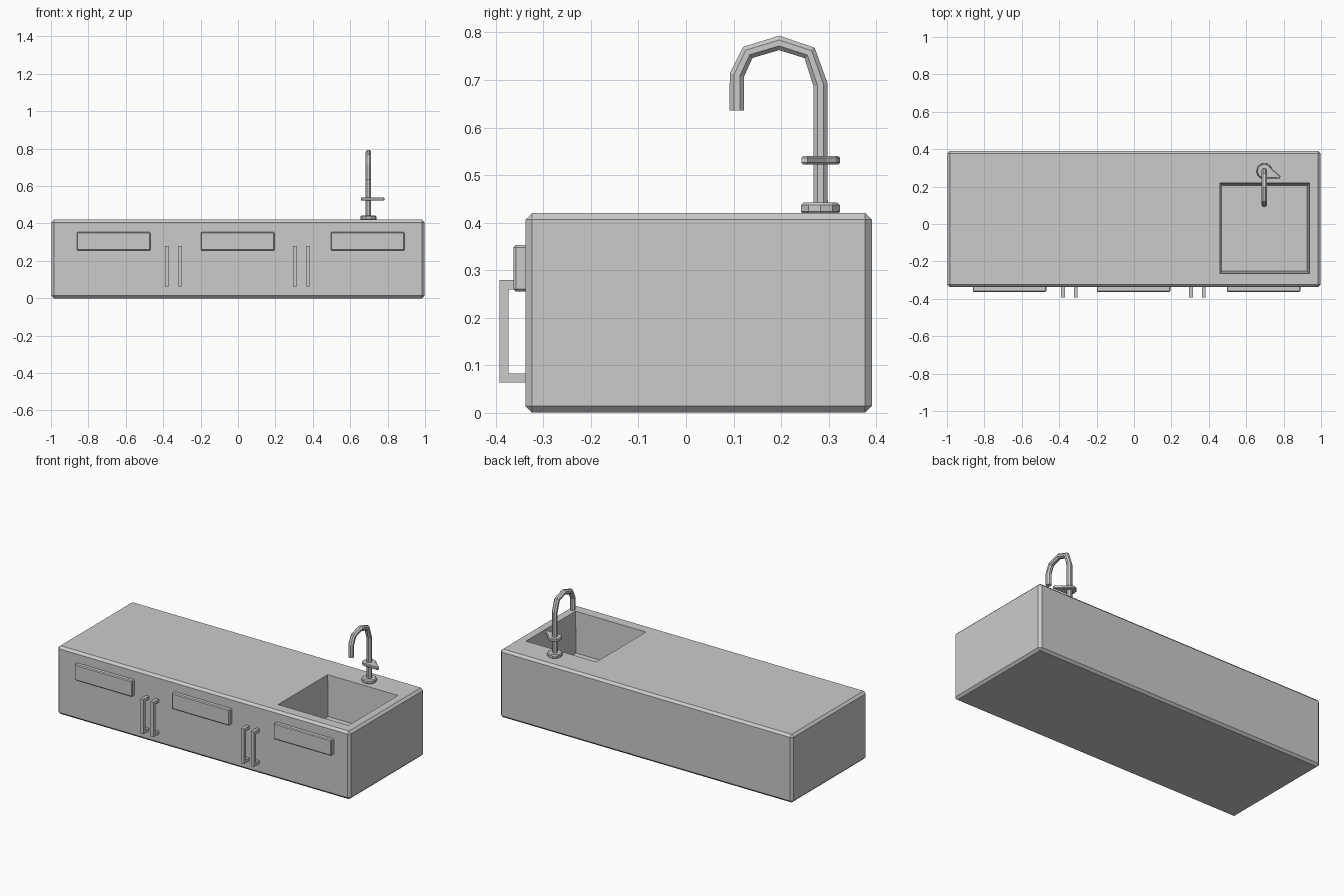
import bpy, bmesh, math
from mathutils import Vector

if "Cube" in bpy.data.objects:
    bpy.data.objects.remove(bpy.data.objects["Cube"])


def finish(name, bm):
    bmesh.ops.recalc_face_normals(bm, faces=bm.faces)
    me = bpy.data.meshes.new(name)
    bm.to_mesh(me)
    bm.free()
    ob = bpy.data.objects.new(name, me)
    bpy.context.collection.objects.link(ob)
    return ob


def box(name, lo, hi, bevel=0.0, taper=0.0):
    bm = bmesh.new()
    bmesh.ops.create_cube(bm, size=1)
    for v in bm.verts:
        low = v.co.z < 0
        for i in range(3):
            side = v.co[i] > 0
            v.co[i] = hi[i] if side else lo[i]
            if low and i < 2:
                v.co[i] += -taper if side else taper
    if bevel:
        bmesh.ops.bevel(bm, geom=bm.edges[:], offset=bevel, segments=1,
                        affect='EDGES')
    return finish(name, bm)


def prism(name, points, direction, bevel=0.0):
    bm = bmesh.new()
    face = bm.faces.new([bm.verts.new(p) for p in points])
    ext = bmesh.ops.extrude_face_region(bm, geom=[face], use_keep_orig=True)
    top = [g for g in ext["geom"] if isinstance(g, bmesh.types.BMVert)]
    bmesh.ops.translate(bm, verts=top, vec=direction)
    bmesh.ops.recalc_face_normals(bm, faces=bm.faces)
    if bevel:
        rim = [e for e in bm.edges if abs(e.verts[0].co.z - e.verts[1].co.z) < 1e-5]
        bmesh.ops.bevel(bm, geom=rim, offset=bevel, segments=1, affect='EDGES')
    return finish(name, bm)


def tube(name, path, radius, sides=8):
    # path lies in the yz plane; rings follow the mean tangent
    bm = bmesh.new()
    pts = [Vector(p) for p in path]
    rings = []
    for i, p in enumerate(pts):
        a = (p - pts[i - 1]).normalized() if i else Vector()
        b = (pts[i + 1] - p).normalized() if i < len(pts) - 1 else Vector()
        u = Vector((1, 0, 0))
        w = (a + b).normalized().cross(u)
        ring = []
        for k in range(sides):
            t = 2 * math.pi * (k + 0.5) / sides
            ring.append(bm.verts.new(p + radius * (u * math.cos(t) + w * math.sin(t))))
        rings.append(ring)
    for r, s in zip(rings, rings[1:]):
        for k in range(sides):
            n = (k + 1) % sides
            bm.faces.new((r[k], r[n], s[n], s[k]))
    bm.faces.new(rings[0])
    bm.faces.new(rings[-1])
    return finish(name, bm)


# counter body with a sink basin cut into the top
body = box("counter_body", (-0.998, -0.338, 0), (0.998, 0.391, 0.42), 0.014)
cutter = box("basin_cutter", (0.458, -0.265, 0.17), (0.939, 0.219, 0.43), taper=0.013)
cut = body.modifiers.new("basin", 'BOOLEAN')
cut.operation = 'DIFFERENCE'
cut.solver = 'EXACT'
cut.object = cutter
bpy.context.view_layer.objects.active = body
bpy.ops.object.modifier_apply(modifier=cut.name)
bpy.data.objects.remove(cutter, do_unlink=True)

# drawer fronts
for i, x in enumerate((-0.665, -0.002, 0.693)):
    box(f"drawer_front_{i}", (x - 0.197, -0.363, 0.255),
        (x + 0.197, -0.33, 0.353), 0.005)

# U-shaped door handles
handle = [(-0.335, 0.064), (-0.392, 0.064), (-0.392, 0.279), (-0.335, 0.279),
          (-0.335, 0.259), (-0.373, 0.259), (-0.373, 0.082), (-0.335, 0.082)]
for i, x in enumerate((-0.380, -0.312, 0.305, 0.373)):
    prism(f"door_handle_{i}", [(x - 0.01, y, z) for y, z in handle], (0.02, 0, 0))

# tap base, swan neck and lever
TX, TY = 0.697, 0.283


def arc(radius, z, start, end, n):
    return [(TX + radius * math.cos(math.radians(start + (end - start) * k / n)),
             TY + radius * math.sin(math.radians(start + (end - start) * k / n)), z)
            for k in range(n + 1)]


prism("tap_base", arc(0.043, 0.418, 0, 360, 10)[:-1], (0, 0, 0.024), 0.005)
neck = [(TY, 0.42), (TY, 0.69), (0.260, 0.757), (0.196, 0.778),
        (0.130, 0.758), (0.107, 0.71), (0.107, 0.636)]
tube("tap_neck", [(TX, y, z) for y, z in neck], 0.0165)
lever = arc(0.041, 0.522, 20, 290, 8) + [(0.780, 0.243, 0.522), (0.783, 0.256, 0.522)]
prism("tap_lever", lever, (0, 0, 0.018), 0.004)
